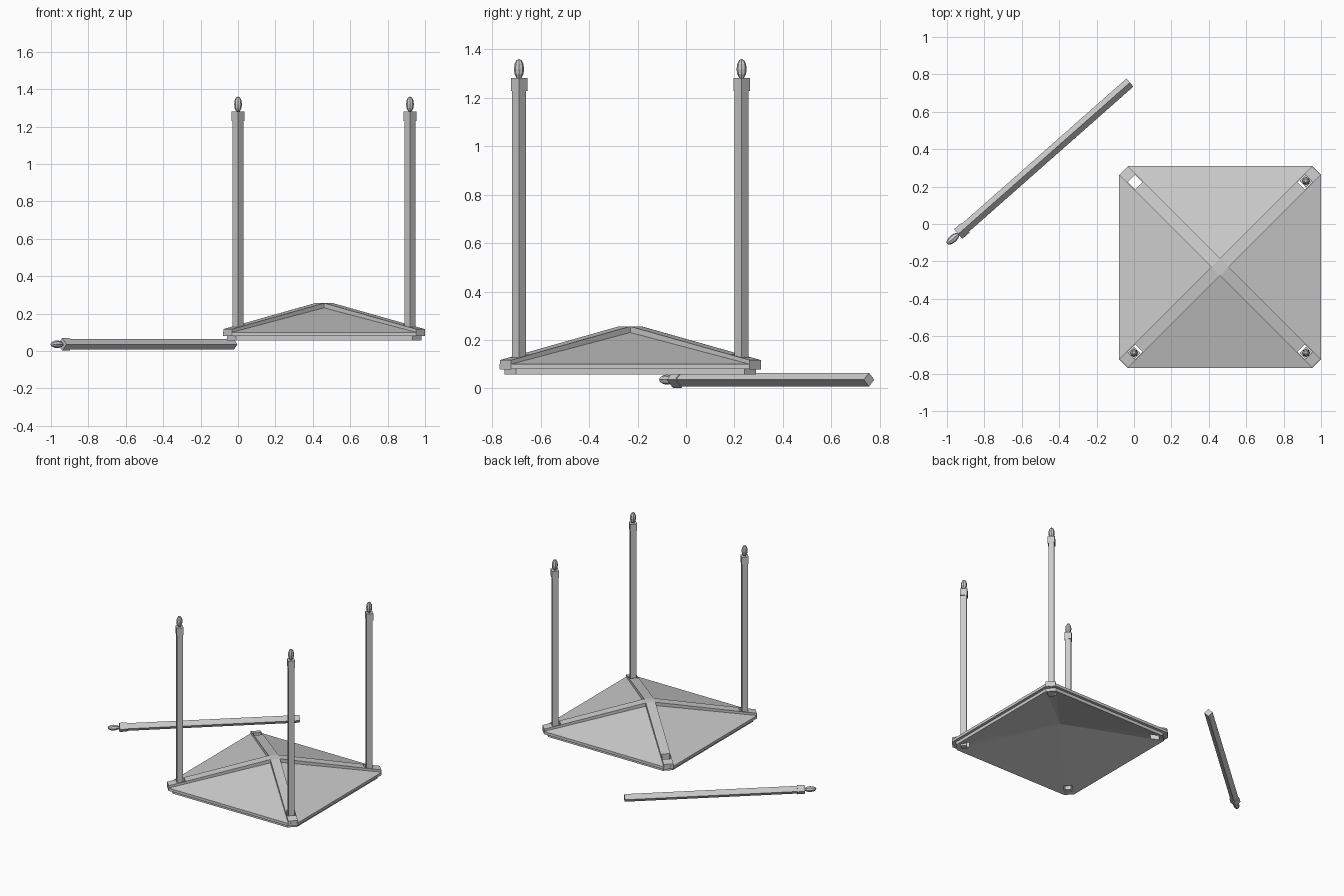
import bpy, bmesh
from math import pi, sqrt, atan2
from mathutils import Matrix, Vector

if "Cube" in bpy.data.objects:
    bpy.data.objects.remove(bpy.data.objects["Cube"])

CX, CY = 0.46, -0.23          # roof centre


def make_object(name, bm, matrix=None):
    bmesh.ops.recalc_face_normals(bm, faces=bm.faces)
    mesh = bpy.data.meshes.new(name)
    bm.to_mesh(mesh)
    bm.free()
    ob = bpy.data.objects.new(name, mesh)
    bpy.context.collection.objects.link(ob)
    if matrix:
        ob.matrix_world = matrix
    return ob


def octagon(bm, half, z, chamfer=0.048):
    a, b = half, half - chamfer
    pts = [(a, -b), (a, b), (b, a), (-b, a), (-a, b), (-a, -b), (-b, -a), (b, -a)]
    return [bm.verts.new((x, y, z)) for x, y in pts]


# Canopy: shallow hollow pyramid with stepped rim
bm = bmesh.new()
rings = [octagon(bm, h, z) for h, z in
         [(0.54, 0.10), (0.54, 0.08), (0.52, 0.08), (0.52, 0.057)]]
for r0, r1 in zip(rings, rings[1:]):
    for i in range(8):
        bm.faces.new((r0[i], r0[(i + 1) % 8], r1[(i + 1) % 8], r1[i]))
for ring, apex_z in ((rings[0], 0.243), (rings[-1], 0.205)):
    apex = bm.verts.new((0, 0, apex_z))
    for i in range(8):
        bm.faces.new((ring[i], ring[(i + 1) % 8], apex))
canopy = make_object("canopy", bm, Matrix.Translation((CX, CY, 0)))


# Diagonal ridge beams, extruded from a side profile
def ridge_beam(name, angle, lift):
    profile = [(-0.729, 0.079), (0, 0.222), (0.729, 0.079), (0.729, 0.117),
               (0.032, 0.256 + lift), (-0.032, 0.256 + lift), (-0.729, 0.117)]
    bm = bmesh.new()
    face = bm.faces.new([bm.verts.new((s, -0.033, z)) for s, z in profile])
    ext = bmesh.ops.extrude_face_region(bm, geom=[face])
    moved = [v for v in ext["geom"] if isinstance(v, bmesh.types.BMVert)]
    bmesh.ops.translate(bm, verts=moved, vec=(0, 0.066, 0))
    return make_object(name, bm, Matrix.Translation((CX, CY, 0)) @ Matrix.Rotation(angle, 4, 'Z'))


beams = [ridge_beam("ridge_beam_a", pi / 4, 0), ridge_beam("ridge_beam_b", -pi / 4, 0.0005)]

# Square post holes through canopy and beams
bm = bmesh.new()
for k in range(4):
    m = (Matrix.Rotation(pi / 4 + k * pi / 2, 4, 'Z') @ Matrix.Translation((0.642, 0, 0.1))
         @ Matrix.Diagonal((0.058, 0.056, 0.4, 1)))
    bmesh.ops.create_cube(bm, size=1, matrix=m)
cutter = make_object("hole_cutter", bm, Matrix.Translation((CX, CY, 0)))
cutter.hide_render = True
for ob in [canopy] + beams:
    mod = ob.modifiers.new("holes", 'BOOLEAN')
    mod.operation = 'DIFFERENCE'
    mod.solver = 'EXACT'
    mod.object = cutter
    bpy.context.view_layer.objects.active = ob
    bpy.ops.object.modifier_apply(modifier=mod.name)
bpy.data.objects.remove(cutter)


# Post: square shaft, square collar and egg-shaped finial
def post(name, matrix):
    bm = bmesh.new()
    for radius, z0, z1 in ((0.0285, 0, 1.18), (0.034, 1.172, 1.224)):
        bmesh.ops.create_cone(bm, cap_ends=True, segments=4, radius1=radius, radius2=radius,
                              depth=z1 - z0, matrix=Matrix.Translation((0, 0, (z0 + z1) / 2)))
    bmesh.ops.create_uvsphere(bm, u_segments=8, v_segments=6, radius=1,
                              matrix=Matrix.Translation((0, 0, 1.262))
                              @ Matrix.Diagonal((0.021, 0.021, 0.042, 1)))
    return make_object(name, bm, matrix)


d = 0.65 / sqrt(2)
for name, sx, sy in (("post_front_left", -1, -1), ("post_front_right", 1, -1),
                     ("post_back_right", 1, 1)):
    post(name, Matrix.Translation((CX + sx * d, CY + sy * d, 0.057)))

# Fallen post lying on the ground
foot, tip = Vector((-0.022, 0.756, 0.036)), Vector((-1.0, -0.107, 0.036))
way = tip - foot
post("fallen_post", Matrix.Translation(foot)
     @ Matrix.Rotation(atan2(way.y, way.x), 4, 'Z') @ Matrix.Rotation(pi / 2, 4, 'Y'))
